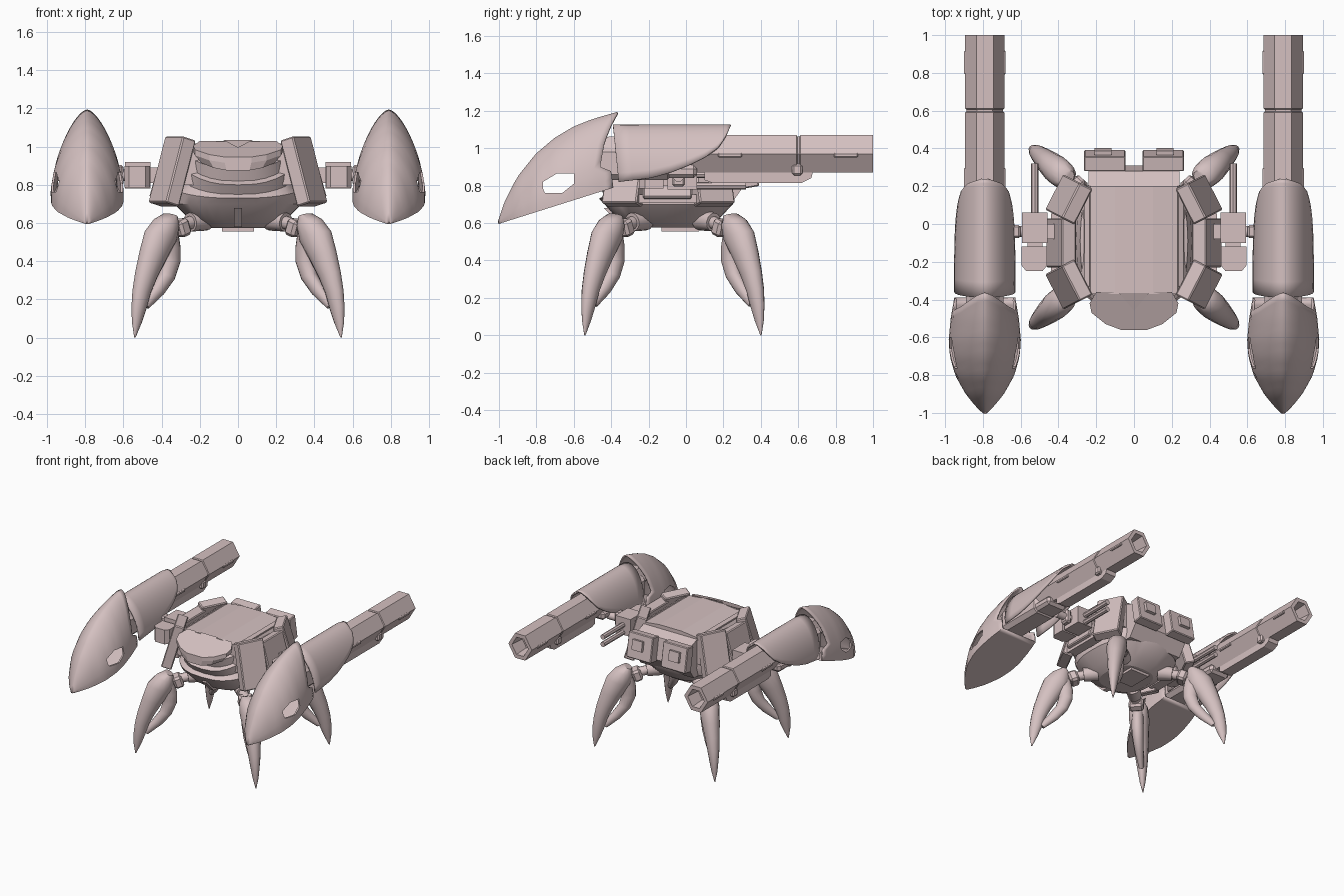
import bpy, bmesh, math
from mathutils import Matrix, Vector

if "Cube" in bpy.data.objects:
    bpy.data.objects.remove(bpy.data.objects["Cube"])

mat = bpy.data.materials.new("dusty_pink")
mat.diffuse_color = (0.66, 0.53, 0.53, 1)
mat.use_nodes = True
mat.node_tree.nodes["Principled BSDF"].inputs["Base Color"].default_value = mat.diffuse_color


def make(name, verts, faces, smooth=0, thick=0):
    me = bpy.data.meshes.new(name)
    me.from_pydata([tuple(v) for v in verts], [], faces)
    bm = bmesh.new()
    bm.from_mesh(me)
    bmesh.ops.recalc_face_normals(bm, faces=bm.faces)
    bm.to_mesh(me)
    bm.free()
    if smooth:
        for p in me.polygons:
            p.use_smooth = True
        me.set_sharp_from_angle(angle=math.radians(smooth))
    me.materials.append(mat)
    ob = bpy.data.objects.new(name, me)
    bpy.context.collection.objects.link(ob)
    if thick:
        m = ob.modifiers.new("thickness", "SOLIDIFY")
        m.thickness, m.offset = thick, 0
    return ob


def loft(name, rings, smooth=0, closed=True, caps=True, thick=0):
    n = len(rings[0])
    verts = [v for r in rings for v in r]
    faces = [(i*n + j, i*n + (j+1) % n, (i+1)*n + (j+1) % n, (i+1)*n + j)
             for i in range(len(rings)-1) for j in range(n if closed else n-1)]
    if caps and closed:
        faces += [tuple(range(n)), tuple((len(rings)-1)*n + j for j in range(n))]
    return make(name, verts, faces, smooth, thick)


def prism(name, pts, axis, a, b):
    # extrude a 2D outline along one axis
    def put(p, d):
        q = list(p)
        q.insert(axis, d)
        return q
    return loft(name, [[put(p, a) for p in pts], [put(p, b) for p in pts]])


def box(name, c, size, rot=None, bevel=0.0):
    corners = [(-1, -1), (1, -1), (1, 1), (-1, 1)]
    m = Matrix.Translation(c) @ (rot or Matrix.Identity(4))
    rings = [[m @ Vector((x*size[0]/2, y*size[1]/2, z*size[2]/2)) for x, y in corners] for z in (-1, 1)]
    ob = loft(name, rings)
    if bevel:
        b = ob.modifiers.new("bevel", "BEVEL")
        b.width, b.segments = bevel, 1
    return ob


def rod(name, a, b, ra, rb, n=12):
    a, b = Vector(a), Vector(b)
    q = (b - a).to_track_quat('Z', 'Y')
    circ = [Vector((math.cos(t*math.tau/n), math.sin(t*math.tau/n), 0)) for t in range(n)]
    return loft(name, [[p + q @ (c*r) for c in circ] for p, r in ((a, ra), (b, rb))], 40)


def interp(table, y):
    for (a, u), (b, v) in zip(table, table[1:]):
        if y <= b:
            return u + (v-u)*max(0, (y-a)/(b-a))
    return table[-1][1]


# ---- Body: stepped at the front, plain at the sides and back ----
CY = -0.07


def hull_ring(z, rx, front, back, dip):
    out = []
    for k in range(32):
        t = k*math.tau/32
        c, s = math.cos(t), math.sin(t)
        x = rx*math.copysign(abs(c)**0.75, c)
        y = (front if s < 0 else back)*math.copysign(abs(s)**0.75, s)
        out.append((x, CY - .02 + y, z - dip*max(0, -s)**2))
    return out


loft("hull", [hull_ring(*r) for r in (
    (0.575, .18, .19, .19, 0), (0.615, .25, .27, .26, 0), (0.70, .335, .345, .34, 0),
    (0.77, .335, .375, .365, .04), (0.83, .315, .345, .365, .08), (0.90, .305, .38, .365, .10),
    (0.92, .295, .345, .36, .10), (0.965, .285, .37, .34, .08), (0.975, .25, .31, .3, .05),
    (1.0, .24, .27, .26, .02))], 25)
box("belly_plate", (0, -.03, .57), (.17, .2, .03))
prism("front_keel", [(-.44, .68), (-.3, .68), (-.2, .58), (-.34, .58)], 0, -.02, .02)
prism("roof", [(-.29, .80), (-.28, .95), (-.23, 1.015), (-.1, 1.03), (.1, 1.03),
               (.23, 1.015), (.28, .95), (.29, .80)], 1, -.37, .2)
prism("rear_roof", [(.2, 1.0), (.28, .97), (.31, .8), (.24, .7), (.1, .7), (.1, 1.0)], 0, -.24, .24)

# Sloping visor with a pointed front and a small raised wedge
outline = [(-.20, -.36), (-.235, -.42), (-.225, -.47), (-.15, -.53), (-.07, -.56), (.07, -.56),
           (.15, -.53), (.225, -.47), (.235, -.42), (.20, -.36)]
loft("visor", [[(x*k, y, 1.03 + (y + .36)*.42 - d) for x, y in outline]
               for k, d in ((1, 0), (1, .03), (.85, .07))])
make("visor_wedge", [(-.08, -.365, 1.036), (.08, -.365, 1.036), (0, -.46, .994), (0, -.365, 1.0)],
     [(0, 1, 2), (0, 1, 3), (1, 2, 3), (0, 2, 3)])

for s, side in ((1, "right"), (-1, "left")):
    # Leaning armour panels around the body
    for y, x, turn, ln, nm in ((-.10, .385, 0, .26, "middle"), (-.32, .345, -27, .21, "front"),
                               (.13, .345, 27, .21, "rear")):
        rot = (Matrix.Rotation(math.radians(s*turn), 4, 'Z') @
               Matrix.Rotation(math.radians(-16*s), 4, 'Y'))
        h = .36 if turn else .30
        box(f"{side}_{nm}_panel", (s*x, y, .87), (.08, ln, h), rot, .007)
    box(f"{side}_panel_foot", (s*.40, -.10, .73), (.08, .31, .045))
    box(f"{side}_roof_rail", (s*.245, -.08, 1.005), (.03, .5, .02),
        Matrix.Rotation(math.radians(25*s), 4, 'Y'))
    # Rear pods
    tilt = Matrix.Rotation(math.radians(10), 4, 'X')
    box(f"{side}_rear_pod", (s*.155, .335, .89), (.22, .08, .2), tilt, .006)
    box(f"{side}_rear_pod_cap", (s*.165, .375, .91), (.09, .04, .08), tilt)

    # ---- Shoulder arm ----
    rod(f"{side}_shoulder_axle", (s*.36, -.04, .85), (s*.72, -.04, .85), .03, .03)
    box(f"{side}_shoulder_block", (s*.525, -.02, .85), (.135, .16, .14))
    prism(f"{side}_shoulder_front", [(s*x, y) for x, y in (
        (.46, -.12), (.46, -.22), (.485, -.25), (.57, -.25), (.595, -.22), (.595, -.12))], 2, .785, .90)
    box(f"{side}_shoulder_link", (s*.525, -.11, .84), (.08, .05, .08))
    box(f"{side}_shoulder_joint", (s*.625, -.04, .85), (.05, .07, .11), None, .012)
    box(f"{side}_shoulder_bracket", (s*.43, -.04, .85), (.06, .08, .08))
    for z in (.80, .86):
        rod(f"{side}_small_barrel", (s*.525, 0, z), (s*.525, .32, z), .02, .02, 8)

    # ---- Cannon: six-sided barrel with groove and hollow muzzle ----
    G = s*.79
    hexa = [(.105, 0), (.045, .1), (-.045, .1), (-.105, 0), (-.045, -.1), (.045, -.1)]
    loft(f"{side}_cannon_barrel", [[(G + x*k, y, .97 + z*k) for x, z in hexa] for y, k in (
        (-.5, .85), (-.3, 1), (.59, 1), (.595, .93), (.607, .93), (.612, 1), (1, 1), (1, .7), (.88, .6))])
    prism(f"{side}_barrel_rail", [(.1, .88), (.1, .83), (.14, .815), (.62, .815), (.67, .84), (.68, .88)],
          0, G - .045, G + .045)
    box(f"{side}_rail_clip", (G, .595, .885), (.15, .055, .06), None, .01)
    for e in (-1, 1):
        for y in (.235, .855):
            box(f"{side}_barrel_slot", (G + e*.1, y, .963), (.018, .13, .024), None, .006)
    box(f"{side}_cannon_mount", (G, -.28, .92), (.2, .42, .18), None, .03)
    box(f"{side}_cannon_under_block", (G, -.05, .875), (.18, .22, .07), None, .02)

    # Rounded sleeve, cut back along a curve towards the rear
    low = [(-.36, .82), (-.19, .84), (-.08, .87), (.02, .91), (.1, .95), (.17, 1.0), (.21, 1.055),
           (.236, 1.118)]
    rings = []
    for i in range(21):
        u = (i/20)**.7
        y = -.36 + .596*u
        zb = interp(low, y)
        t0 = math.asin(min(1, max(-1, (zb - .83)/.29)))
        row = []
        for j in range(21):
            t = t0 + (math.pi - 2*t0)*j/20
            z = .83 + .29*math.sin(t)
            shift = (1-u)**3*(-.03*(z - .82)/.3)
            c = math.cos(t)
            row.append((G + .155*math.copysign(abs(c)**1.15, c), y + shift, z))
        rings.append(row)
    loft(f"{side}_cannon_sleeve", rings, 40, closed=False, thick=.014)

    # ---- Pointed, ridged hood with a floor over the front of the cannon ----
    width = [(-1, .004), (-.96, .045), (-.9, .095), (-.8, .152), (-.7, .18), (-.62, .187),
             (-.5, .176), (-.38, .155)]
    top = [(-1, .605), (-.97, .70), (-.9, .84), (-.8, .965), (-.7, 1.05), (-.6, 1.11),
           (-.5, 1.15), (-.36, 1.19)]
    rear = [(0, -.39), (.22, -.40), (.32, -.46), (.65, -.435), (.85, -.40), (1, -.365)]
    rings = []
    for i in range(21):
        u = i/20
        row = []
        for j in range(29):
            t = math.pi*j/28
            h, c = math.sin(t), math.cos(t)
            y = -1 + (interp(rear, h) + 1)*u**1.25
            zb = .6 + (y + 1)*.317
            row.append((G + interp(width, y)*math.copysign(abs(c)**1.27, c), y,
                        zb + (interp(top, y) - zb)*h))
        rings.append(row)
    hood = loft(f"{side}_hood", rings, 40, caps=False, thick=.012)
    cutter = prism(f"{side}_hood_window_cutter",
                   [(-.765, .785), (-.765, .82), (-.69, .865), (-.6, .865), (-.6, .81), (-.66, .762),
                    (-.755, .762)], 0, G - .3, G + .3)
    cutter.hide_render = True
    cutter.hide_viewport = True
    cut = hood.modifiers.new("window", "BOOLEAN")
    cut.operation, cut.object, cut.solver = 'DIFFERENCE', cutter, 'EXACT'

    # ---- Legs ----
    for f, end in ((-1, "front"), (1, "rear")):
        radial = Vector((s*.74, f*.645, 0))
        across = Vector((-radial.y, radial.x, 0))

        def at(x, z):
            return Vector((0, CY, z)) + radial*(x/.74)

        def horn(name, rows):
            # rows: front-plane x, z, half depth, half breadth
            rings = []
            for k, (x, z, d, b) in enumerate(rows):
                p, q = rows[max(0, k-1)], rows[min(len(rows)-1, k+1)]
                tx, tz = q[0] - p[0], q[1] - p[1]
                ln = math.hypot(tx, tz)
                nx, nz = -tz/ln, tx/ln
                rings.append([at(x + nx*d*math.cos(a), z + nz*d*math.cos(a)) + across*(b*math.sin(a))
                              for a in (m*math.tau/14 for m in range(14))])
            loft(name, rings, 50)

        horn(f"{side}_{end}_leg", [(.355, .64, .025, .05), (.375, .60, .055, .072), (.405, .53, .075, .077),
                                   (.445, .43, .062, .067), (.48, .33, .05, .055), (.505, .24, .04, .045),
                                   (.518, .16, .034, .034), (.53, .08, .022, .022), (.54, .0, .003, .003)])
        horn(f"{side}_{end}_leg_prong", [(.37, .55, .05, .045), (.352, .47, .043, .045),
                                         (.35, .40, .04, .045), (.372, .32, .036, .04),
                                         (.42, .245, .032, .032), (.485, .165, .02, .018)])
        rod(f"{side}_{end}_hip", at(.17, .62), at(.25, .605), .06, .05)
        rod(f"{side}_{end}_hip_pin", at(.22, .61), at(.36, .57), .035, .035)
        turn = Matrix.Rotation(math.atan2(radial.y, radial.x), 4, 'Z') @ Matrix.Rotation(.35, 4, 'Y')
        box(f"{side}_{end}_knee", at(.305, .575), (.07, .11, .09), turn, .015)
